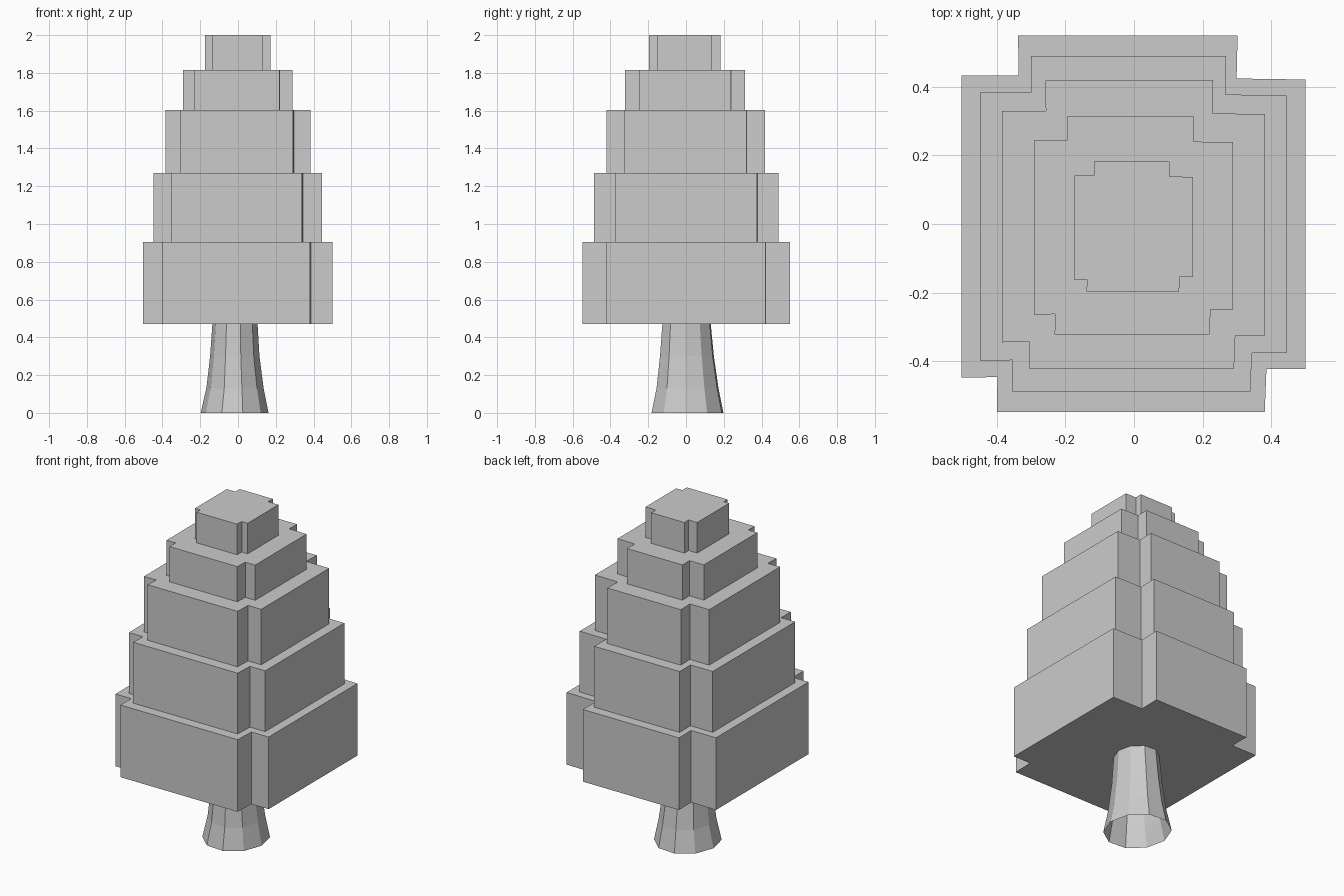
import bpy, math

if "Cube" in bpy.data.objects:
    bpy.data.objects.remove(bpy.data.objects["Cube"])

# One notched block outline, repeated at a smaller scale for every tier
OUTLINE = [(-0.338, 0.55), (-0.336, 0.433), (-0.503, 0.433), (-0.503, -0.448),
           (-0.398, -0.446), (-0.40, -0.548), (0.381, -0.548), (0.386, -0.423),
           (0.50, -0.423), (0.50, 0.421), (0.299, 0.424), (0.302, 0.55)]
# scale, y offset, bottom z, top z
TIERS = [(1.0, 0.0, 0.47, 0.904), (0.89, 0.0, 0.904, 1.27),
         (0.765, -0.002, 1.27, 1.604), (0.578, -0.005, 1.604, 1.816),
         (0.345, -0.008, 1.816, 2.0)]


def loft(name, rings, cap_ends):
    """Join equal-length rings with quads, optionally closing both ends."""
    n = len(rings[0])
    verts = [p for ring in rings for p in ring]
    faces = [(k * n + i, k * n + (i + 1) % n, (k + 1) * n + (i + 1) % n, (k + 1) * n + i)
             for k in range(len(rings) - 1) for i in range(n)]
    if cap_ends:
        faces.append(tuple(reversed(range(n))))
        faces.append(tuple(range(len(verts) - n, len(verts))))
    mesh = bpy.data.meshes.new(name)
    mesh.from_pydata(verts, [], faces)
    mesh.update()
    obj = bpy.data.objects.new(name, mesh)
    bpy.context.collection.objects.link(obj)
    return obj


# Stepped foliage: one closed shell
rings = []
for s, dy, z0, z1 in TIERS:
    for z in (z0, z1):
        rings.append([(x * s, y * s + dy, z) for x, y in OUTLINE])
loft("foliage", rings, True)

# Flared ten-sided trunk, open at the ends: z, centre x, centre y, radius x, radius y
TRUNK = [(0.0, -0.018, 0.008, 0.180, 0.196), (0.13, -0.016, 0.008, 0.152, 0.169),
         (0.30, -0.017, 0.005, 0.131, 0.147), (0.47, -0.016, 0.003, 0.120, 0.132)]
rings = []
for z, cx, cy, rx, ry in TRUNK:
    angles = [math.radians(32 + 36 * i) for i in range(10)]
    rings.append([(cx + rx * math.cos(a), cy + ry * math.sin(a), z) for a in angles])
loft("trunk", rings, False)
